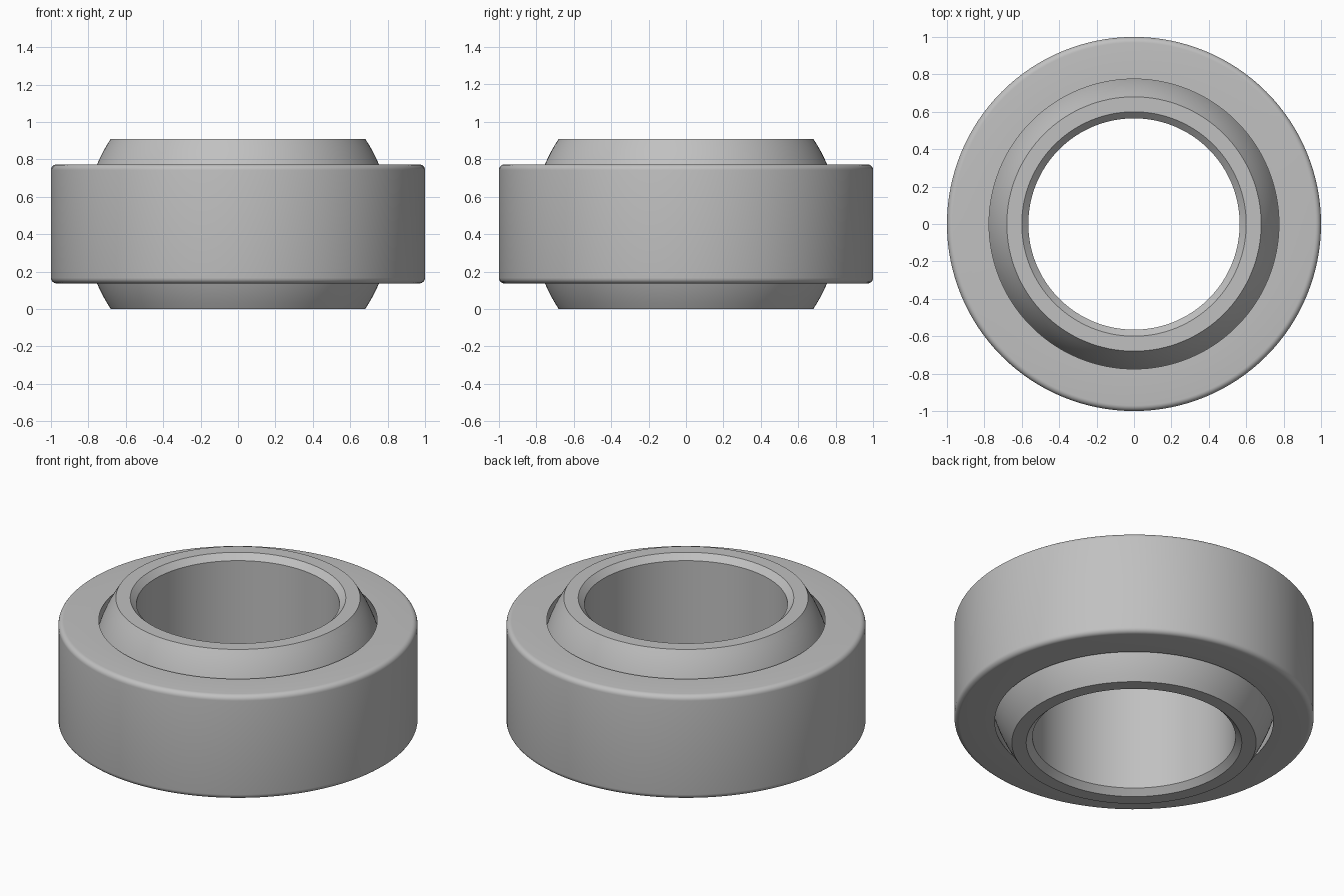
import bpy
import bmesh
import math
from mathutils import Matrix, Vector

cube = bpy.data.objects.get("Cube")
if cube:
    bpy.data.objects.remove(cube, do_unlink=True)

MID = 0.455        # height of the shared sphere centre
SEGMENTS = 128

steel = bpy.data.materials.new("light grey steel")
steel.use_nodes = True
grey = (0.53, 0.53, 0.53, 1)
steel.diffuse_color = grey
steel.node_tree.nodes["Principled BSDF"].inputs["Base Color"].default_value = grey


def arc(cx, cz, radius, start, end, steps):
    """Points of an arc in the profile plane, angles in degrees."""
    angles = [math.radians(start + (end - start) * i / steps) for i in range(steps + 1)]
    return [(cx + radius * math.cos(a), cz + radius * math.sin(a)) for a in angles]


def revolve(name, profile):
    """Spin a closed (radius, height) profile around the vertical axis."""
    bm = bmesh.new()
    verts = [bm.verts.new((r, 0, z + MID)) for r, z in profile]
    edges = [bm.edges.new((v, verts[i - 1])) for i, v in enumerate(verts)]
    bmesh.ops.spin(bm, geom=verts + edges, cent=(0, 0, 0), axis=(0, 0, 1),
                   angle=math.tau, steps=SEGMENTS, use_merge=True)
    bmesh.ops.remove_doubles(bm, verts=bm.verts, dist=0.0001)
    bmesh.ops.recalc_face_normals(bm, faces=bm.faces)
    mesh = bpy.data.meshes.new(name)
    bm.to_mesh(mesh)
    bm.free()
    mesh.materials.append(steel)
    obj = bpy.data.objects.new(name, mesh)
    bpy.context.collection.objects.link(obj)
    bpy.ops.object.select_all(action='DESELECT')
    obj.select_set(True)
    bpy.context.view_layer.objects.active = obj
    bpy.ops.object.shade_smooth_by_angle(angle=math.radians(30))
    return obj


# Outer ring: rounded outside edges, spherical seat inside
half, fillet, seat_edge = 0.318, 0.03, 0.775
seat_radius = math.hypot(seat_edge, half)
tilt = math.degrees(math.atan2(half, seat_edge))
outer = arc(1 - fillet, -half + fillet, fillet, -90, 0, 6)
outer += arc(1 - fillet, half - fillet, fillet, 0, 90, 6)
outer += arc(0, 0, seat_radius, tilt, -tilt, 16)
revolve("outer_ring", outer)

# Inner ring: spherical outside, straight bore with chamfered ends
half, face_edge, bore, chamfer = MID, 0.68, 0.565, 0.035
ball_radius = math.hypot(face_edge, half)
tilt = math.degrees(math.atan2(half, face_edge))
inner = arc(0, 0, ball_radius, -tilt, tilt, 24)
inner += [(bore + chamfer, half), (bore, half - chamfer),
          (bore, chamfer - half), (bore + chamfer, -half)]
revolve("inner_ball_ring", inner)
